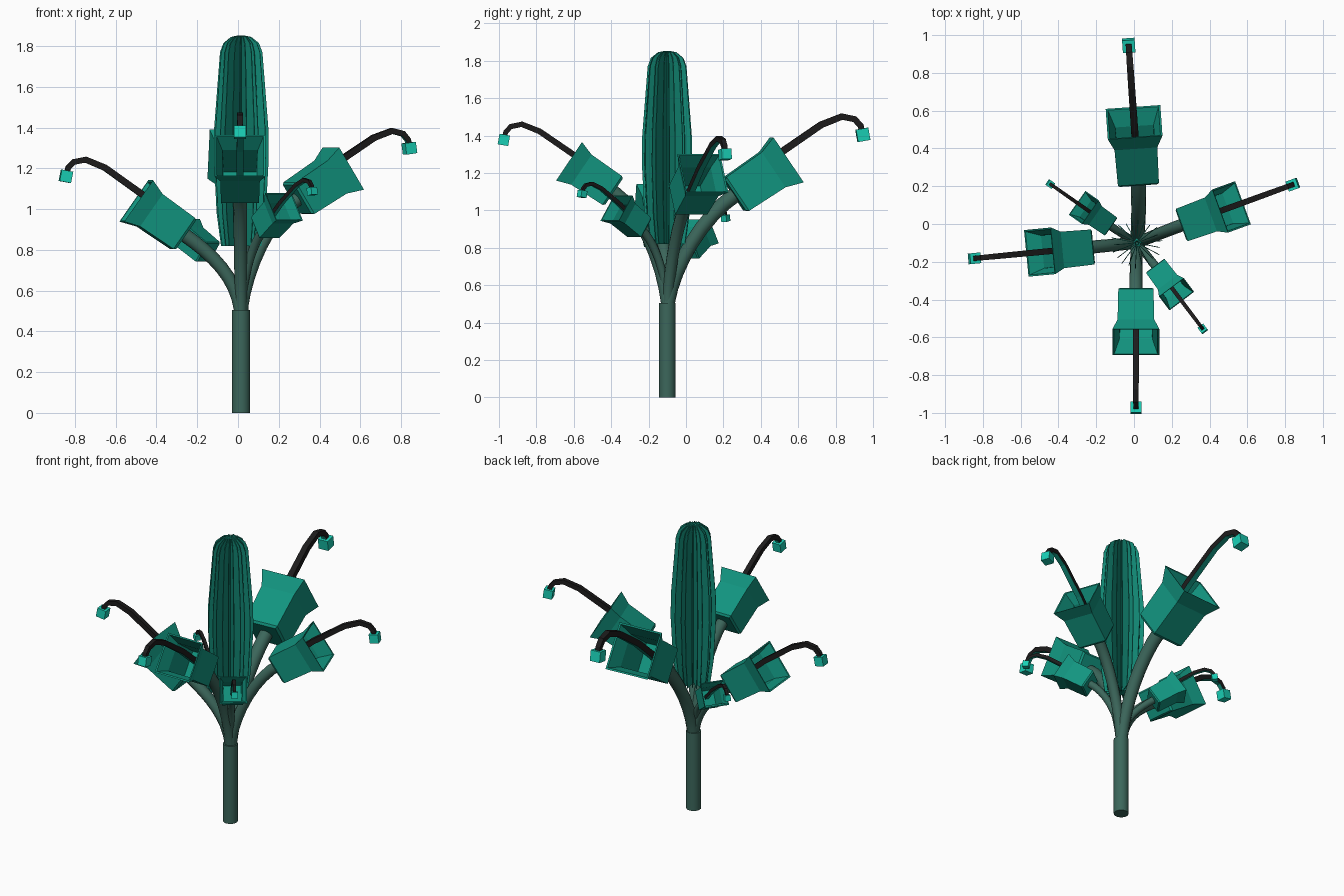
import bpy, bmesh, math, random
from mathutils import Matrix, Vector

random.seed(4)
cube = bpy.data.objects.get("Cube")
if cube:
    bpy.data.objects.remove(cube, do_unlink=True)


def material(name, rgb):
    m = bpy.data.materials.new(name)
    m.use_nodes = True
    m.diffuse_color = (*rgb, 1)
    m.node_tree.nodes["Principled BSDF"].inputs["Base Color"].default_value = (*rgb, 1)
    return m


TEAL = material("teal petal", (0.006, 0.3, 0.215))
FIN = material("deep teal blade", (0.006, 0.26, 0.185))
BRIGHT = material("bright teal tip", (0.01, 0.62, 0.46))
STEM = material("grey green stem", (0.045, 0.135, 0.105))
BLACK = material("black filament", (0.012, 0.011, 0.011))


def finish(bm, name, mats, matrix=None, smooth=False):
    if matrix:
        bm.transform(matrix)
    bmesh.ops.recalc_face_normals(bm, faces=bm.faces)
    mesh = bpy.data.meshes.new(name)
    bm.to_mesh(mesh)
    bm.free()
    for m in mats:
        mesh.materials.append(m)
    ob = bpy.data.objects.new(name, mesh)
    bpy.context.collection.objects.link(ob)
    if smooth:
        bpy.ops.object.select_all(action='DESELECT')
        ob.select_set(True)
        bpy.context.view_layer.objects.active = ob
        bpy.ops.object.shade_smooth_by_angle(angle=math.radians(40))
    return ob


def skin(bm, rings, side_material=None):
    """Bridge matching rings of points and cap both ends."""
    rows = [[bm.verts.new(p) for p in ring] for ring in rings]
    n = len(rows[0])
    for a, b in zip(rows, rows[1:]):
        for i in range(n):
            j = (i + 1) % n
            f = bm.faces.new((a[i], a[j], b[j], b[i]))
            if side_material:
                f.material_index = side_material(i)
    bm.faces.new(rows[0])
    bm.faces.new(rows[-1])


def tube_rings(path, radii, side, sides, phase=0):
    """Rings across a path that bends around the given side axis."""
    rings = []
    for k, p in enumerate(path):
        t = (path[min(k + 1, len(path) - 1)] - path[max(k - 1, 0)]).normalized()
        up = t.cross(side).normalized()
        rings.append([p + (side * math.cos(a) + up * math.sin(a)) * radii[k]
                      for a in (phase + math.tau * i / sides for i in range(sides))])
    return rings


# Trunk
HUB = Vector((0.015, -0.1, 0))
bm = bmesh.new()
bmesh.ops.create_cone(bm, cap_ends=True, segments=20, radius1=0.044, radius2=0.044, depth=0.505)
finish(bm, "trunk", [STEM], Matrix.Translation(HUB + Vector((0, 0, 0.2525))), True)

# Central spike: thin upright blades set radially
PROFILE = [(0.004, 0.82), (0.1, 0.82), (0.122, 0.98), (0.136, 1.25), (0.134, 1.4), (0.12, 1.58),
           (0.105, 1.77), (0.088, 1.815), (0.05, 1.845), (0.012, 1.853), (0.008, 1.8)]
FINS = 22
bm = bmesh.new()
for k in range(FINS):
    reach = 1 if k % 2 == 0 else random.uniform(0.84, 0.96)
    spin = Matrix.Rotation(math.tau * (k + 0.3) / FINS, 3, 'Z')
    skin(bm, [[spin @ Vector((r * reach, y, z)) for r, z in PROFILE] for y in (-0.002, 0.002)])
finish(bm, "spike_blades", [FIN], Matrix.Translation(HUB))

# Square trumpet: distance along the axis and half width, outside then inside
CUP = [(0, 0.084), (0.012, 0.093), (0.21, 0.097), (0.29, 0.124),
       (0.288, 0.115), (0.21, 0.087), (0.03, 0.08)]
# Filament path in the plane of the axis
FILAMENT = [(0.03, 0.015), (0.28, 0.043), (0.51, 0.045), (0.61, 0.023),
            (0.652, -0.02), (0.658, -0.06), (0.647, -0.09)]


def flower(name, base, azimuth, tilt, size):
    base = Vector(base)
    turn = Matrix.Rotation(math.radians(azimuth), 4, 'Z')
    frame = turn @ Matrix.Rotation(-math.radians(tilt), 4, 'Y')
    place = Matrix.Translation(base) @ frame @ Matrix.Scale(size, 4)

    # Cup
    bm = bmesh.new()
    skin(bm, [[(u, y * h, z * h) for y, z in ((-1, -1), (1, -1), (1, 1), (-1, 1))] for u, h in CUP])
    finish(bm, name + "_cup", [TEAL], place)

    # Filament, black with a teal underside
    bm = bmesh.new()
    path = [Vector((u, 0, v)) for u, v in FILAMENT]
    radii = [0.024 - 0.001 * k for k in range(len(path))]
    skin(bm, tube_rings(path, radii, Vector((0, 1, 0)), 4, math.pi / 4),
         lambda i: 1 if i == 2 else 0)
    finish(bm, name + "_filament", [BLACK, TEAL], place)

    # Tip cube
    bm = bmesh.new()
    bmesh.ops.create_cube(bm, size=0.057)
    tip = Matrix.Translation((0.643, 0, -0.1)) @ Matrix.Rotation(math.radians(24), 4, 'Y')
    finish(bm, name + "_tip", [BRIGHT], place @ tip)

    # Curved branch from the trunk to the cup
    axis = frame.to_3x3() @ Vector((1, 0, 0))
    start = HUB + Vector((0, 0, 0.44))
    ctrl = [start, start + Vector((0, 0, 0.2)), base - axis * 0.2 * size, base + axis * 0.01]
    path = []
    for k in range(10):
        t = k / 9
        w = ((1 - t) ** 3, 3 * t * (1 - t) ** 2, 3 * t * t * (1 - t), t ** 3)
        path.append(sum((c * f for c, f in zip(ctrl, w)), Vector()))
    radii = [(0.03 + 0.005 * k / 9) * size for k in range(10)]
    bm = bmesh.new()
    skin(bm, tube_rings(path, radii, turn.to_3x3() @ Vector((0, 1, 0)), 12))
    finish(bm, name + "_branch", [STEM], None, True)


flower("front_flower", (0.01, -0.385, 1.1), -90, 34, 1.0)
flower("back_flower", (0.02, 0.258, 1.08), 94, 34, 1.17)
flower("left_flower", (0.29, 0.008, 1.048), 20, 32, 0.98)
flower("right_flower", (-0.263, -0.126, 0.874), 185.5, 35, 1.0)
flower("small_front_flower", (0.13, -0.245, 0.905), -53, 34, 0.66)
flower("small_back_flower", (-0.144, 0.002, 0.787), 145, 34, 0.62)
